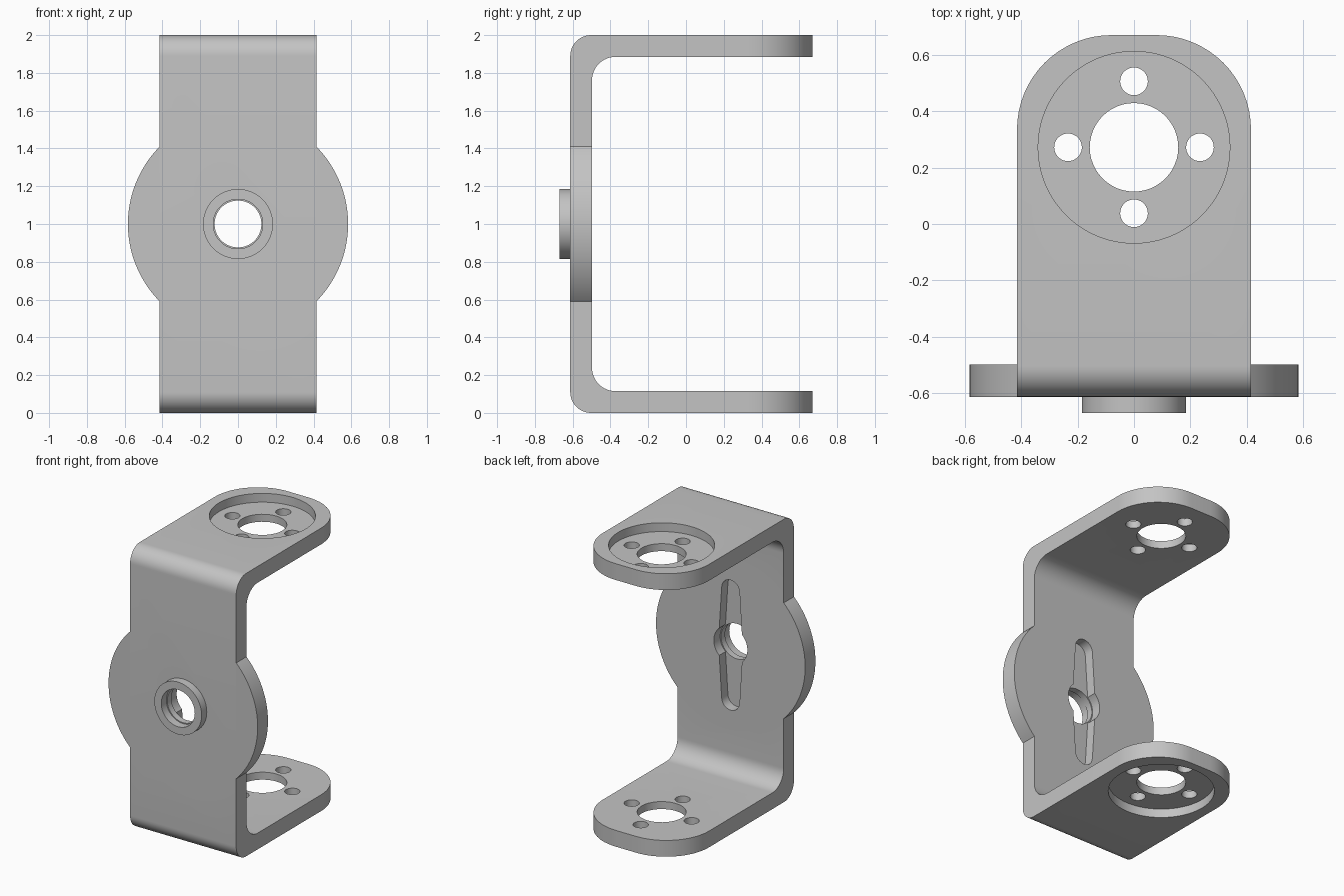
import bpy, bmesh
from math import sin, cos, pi, radians
from mathutils import Vector, Matrix

if "Cube" in bpy.data.objects:
    bpy.data.objects.remove(bpy.data.objects["Cube"], do_unlink=True)

# Main dimensions
HALF_W, THICK, BACK, TIP, HEIGHT = 0.415, 0.115, -0.613, 0.67, 2.0
INNER = BACK + THICK
HUB_Y = 0.272
MID = HEIGHT / 2

grey = bpy.data.materials.new("bracket grey")
grey.use_nodes = True
grey.diffuse_color = (0.55, 0.55, 0.55, 1)
grey.node_tree.nodes["Principled BSDF"].inputs["Base Color"].default_value = (0.55, 0.55, 0.55, 1)


def arc(cx, cy, r, start, end, n=12):
    angles = [radians(start + (end - start) * i / n) for i in range(n + 1)]
    return [(cx + r * cos(a), cy + r * sin(a)) for a in angles]


def to_object(name, bm):
    bmesh.ops.recalc_face_normals(bm, faces=bm.faces)
    mesh = bpy.data.meshes.new(name)
    bm.to_mesh(mesh)
    bm.free()
    mesh.materials.append(grey)
    obj = bpy.data.objects.new(name, mesh)
    bpy.context.collection.objects.link(obj)
    return obj


def prism(points, depth):
    """Extrude a closed outline of 3D points along the depth vector."""
    bm = bmesh.new()
    face = bm.faces.new([bm.verts.new(p) for p in points])
    ext = bmesh.ops.extrude_face_region(bm, geom=[face])
    verts = [g for g in ext["geom"] if isinstance(g, bmesh.types.BMVert)]
    bmesh.ops.translate(bm, verts=verts, vec=depth)
    return bm


def cylinder(name, r, start, end, segments=64):
    a, b = Vector(start), Vector(end)
    bm = bmesh.new()
    rot = (b - a).to_track_quat("Z", "Y").to_matrix().to_4x4()
    bmesh.ops.create_cone(bm, cap_ends=True, segments=segments, radius1=r, radius2=r,
                          depth=(b - a).length, matrix=Matrix.Translation((a + b) / 2) @ rot)
    return to_object(name, bm)


def combine(target, tool, operation):
    """Apply a boolean and remove the tool object."""
    mod = target.modifiers.new(operation.lower(), "BOOLEAN")
    mod.object, mod.operation, mod.solver = tool, operation, "EXACT"
    deps = bpy.context.evaluated_depsgraph_get()
    deps.update()
    mesh = bpy.data.meshes.new_from_object(target.evaluated_get(deps))
    target.modifiers.clear()
    target.data = mesh
    bpy.data.objects.remove(tool, do_unlink=True)


# Bent strip: a C profile with rounded bends inside and out
R_OUT, R_IN = 0.11, 0.125
lower = [(TIP, 0)] + arc(BACK + R_OUT, R_OUT, R_OUT, 270, 180)
inside = arc(INNER + R_IN, THICK + R_IN, R_IN, 180, 270) + [(TIP, THICK)]
flip = lambda pts: [(y, HEIGHT - z) for y, z in reversed(pts)]
profile = lower + flip(lower) + flip(inside) + inside
bm = prism([(-HALF_W, y, z) for y, z in profile], (2 * HALF_W, 0, 0))

# Rounded arm ends
corners = [e for e in bm.edges
           if all(abs(v.co.y - TIP) < 1e-4 for v in e.verts)
           and abs(e.verts[0].co.x - e.verts[1].co.x) < 1e-4]
bmesh.ops.bevel(bm, geom=corners, offset=0.335, segments=16, profile=0.5, affect="EDGES")
bracket = to_object("bracket", bm)

# Round centre plate and raised collar on the front
combine(bracket, cylinder("centre_plate", 0.583, (0, BACK, MID), (0, INNER, MID), 128), "UNION")
combine(bracket, cylinder("collar", 0.185, (0, -TIP, MID), (0, BACK + 0.03, MID)), "UNION")

# Tapered slot with rounded tips in the inner side of the plate
FLOOR = INNER - 0.07
half = arc(0, 0.39, 0.07, 0, 180) + [(-0.095, 0)]
outline = half + [(-x, -z) for x, z in half]
slot = to_object("slot_cutter", prism([(x, FLOOR, MID + z) for x, z in outline], (0, 0.15, 0)))
combine(bracket, slot, "DIFFERENCE")

# Shaft hole, slightly wider in the collar and the slot
for r, y0, y1 in ((0.124, -0.8, -0.3), (0.131, -0.8, BACK), (0.131, FLOOR, -0.3)):
    combine(bracket, cylinder("hole_cutter", r, (0, y0, MID), (0, y1, MID)), "DIFFERENCE")

# Round recesses on the outer faces of both arms
RECESS = 0.062
for z0, z1 in ((HEIGHT - RECESS, HEIGHT + 0.1), (-0.1, RECESS)):
    combine(bracket, cylinder("recess_cutter", 0.34, (0, HUB_Y, z0), (0, HUB_Y, z1), 96), "DIFFERENCE")

# Large hole and four screw holes through both arms
holes = [(0.157, 0, 0)] + [(0.049, 0.234 * cos(k * pi / 2), 0.234 * sin(k * pi / 2)) for k in range(4)]
for r, x, y in holes:
    drill = cylinder("drill_cutter", r, (x, HUB_Y + y, -0.2), (x, HUB_Y + y, HEIGHT + 0.2), 48)
    combine(bracket, drill, "DIFFERENCE")

# Smooth bends, sharp edges
bpy.ops.object.select_all(action="DESELECT")
bracket.select_set(True)
bpy.context.view_layer.objects.active = bracket
bpy.ops.object.shade_smooth_by_angle(angle=radians(30))
